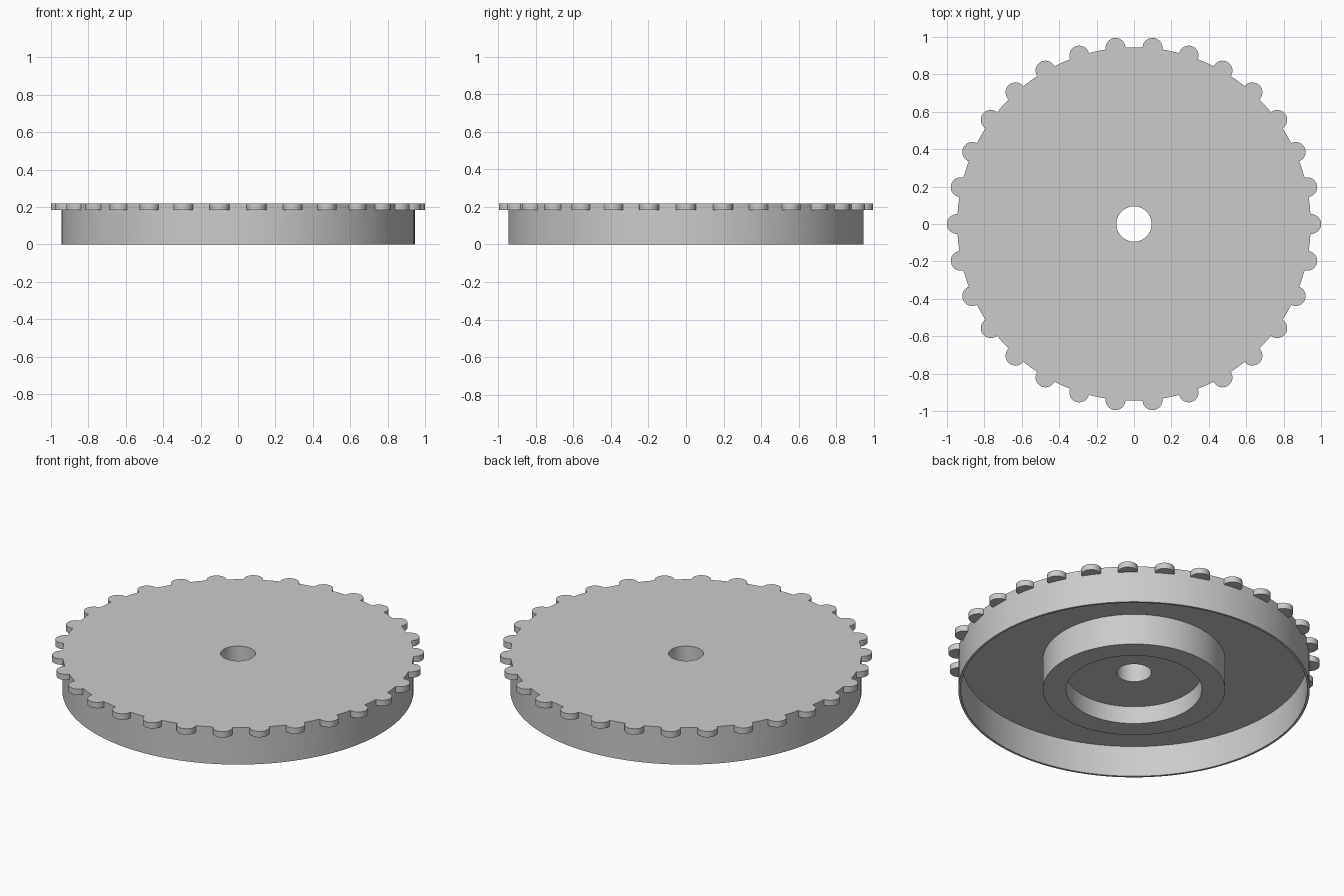
import bpy, bmesh, math
from mathutils import Matrix, Vector

cube = bpy.data.objects.get("Cube")
if cube:
    bpy.data.objects.remove(cube, do_unlink=True)

TOP, FLOOR, HUB_FLOOR = 0.219, 0.184, 0.104
RIM, RIM_IN = 0.945, 0.932
HUB, HUB_IN, BORE = 0.49, 0.365, 0.094
TEETH, TOOTH_R = 30, 0.053

grey = bpy.data.materials.new("grey plastic")
grey.use_nodes = True
colour = (0.6, 0.6, 0.6, 1)
grey.diffuse_color = colour
grey.node_tree.nodes["Principled BSDF"].inputs["Base Color"].default_value = colour


def add_object(name, bm):
    bmesh.ops.recalc_face_normals(bm, faces=bm.faces)
    mesh = bpy.data.meshes.new(name)
    bm.to_mesh(mesh)
    bm.free()
    mesh.materials.append(grey)
    obj = bpy.data.objects.new(name, mesh)
    bpy.context.collection.objects.link(obj)
    return obj


def lathe(name, profile, steps):
    """Spin a closed (radius, height) loop around the z axis."""
    bm = bmesh.new()
    verts = [bm.verts.new((r, 0, z)) for r, z in profile]
    edges = [bm.edges.new((v, verts[i - 1])) for i, v in enumerate(verts)]
    bmesh.ops.spin(bm, geom=verts + edges, cent=(0, 0, 0), axis=(0, 0, 1),
                   angle=math.tau, steps=steps, use_merge=True)
    bmesh.ops.remove_doubles(bm, verts=bm.verts, dist=0.0001)
    return add_object(name, bm)


# Wheel body: top plate, thin outer rim, hollow hub and bore
wheel = lathe("toothed_wheel", [
    (BORE, TOP), (RIM, TOP), (RIM, 0), (RIM_IN, 0), (RIM_IN, FLOOR),
    (HUB, FLOOR), (HUB, 0), (HUB_IN, 0), (HUB_IN, HUB_FLOOR), (BORE, HUB_FLOOR),
], 120)

# Rounded teeth around the top plate
bm = bmesh.new()
for i in range(TEETH):
    place = (Matrix.Rotation(math.tau * i / TEETH, 4, "Z")
             @ Matrix.Translation(Vector((1 - TOOTH_R, 0, (TOP + FLOOR) / 2))))
    bmesh.ops.create_cone(bm, cap_ends=True, segments=32, radius1=TOOTH_R,
                          radius2=TOOTH_R, depth=TOP - FLOOR, matrix=place)
teeth = add_object("teeth", bm)

# Fuse the teeth into the wheel
union = wheel.modifiers.new("teeth", "BOOLEAN")
union.operation = "UNION"
union.solver = "EXACT"
union.object = teeth
bpy.ops.object.select_all(action="DESELECT")
wheel.select_set(True)
bpy.context.view_layer.objects.active = wheel
bpy.ops.object.modifier_apply(modifier=union.name)
bpy.data.objects.remove(teeth, do_unlink=True)
bpy.ops.object.shade_smooth_by_angle(angle=math.radians(30))
